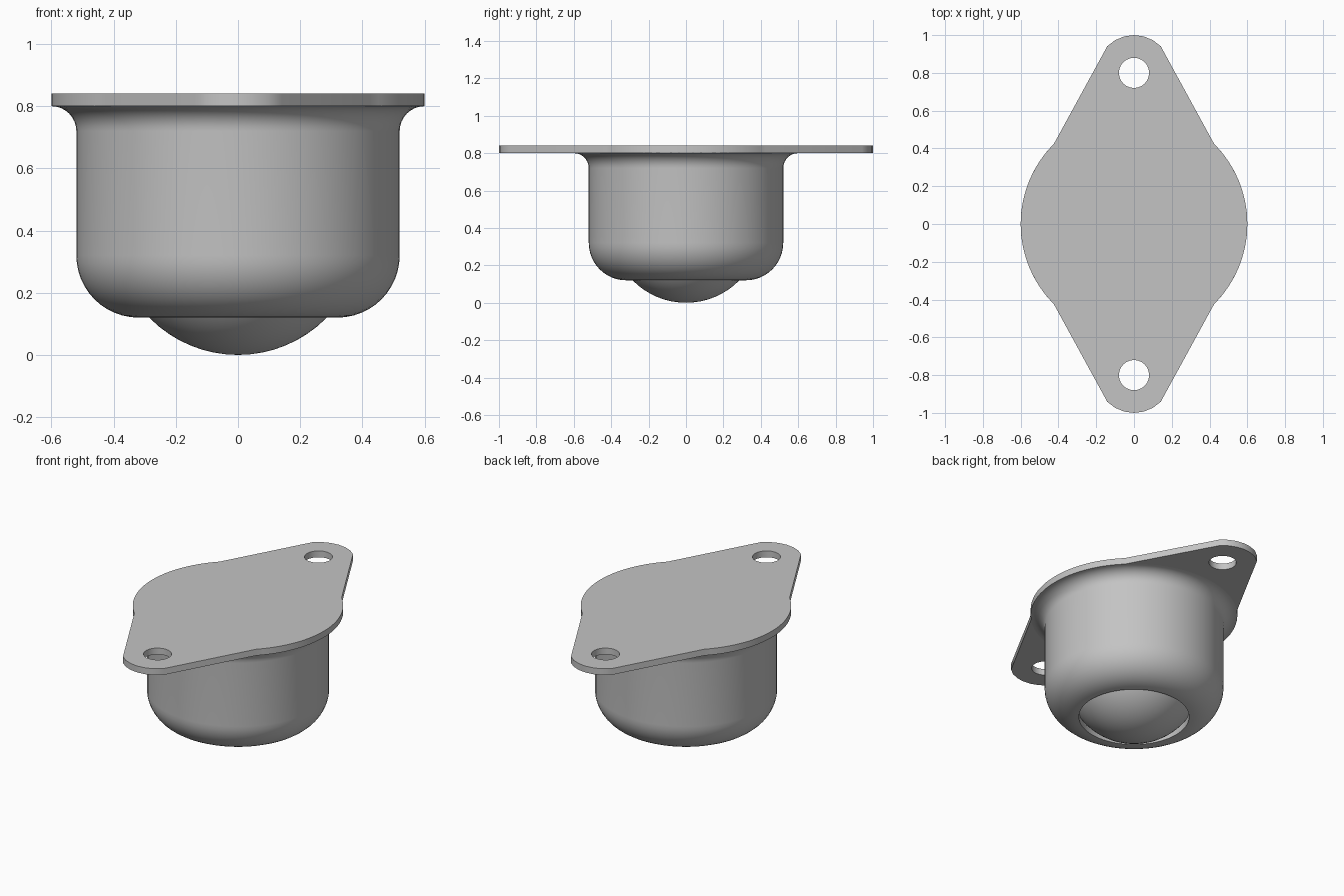
import bpy, bmesh, math

cube = bpy.data.objects.get("Cube")
if cube:
    bpy.data.objects.remove(cube, do_unlink=True)

# Single steel colour
steel = bpy.data.materials.new("steel grey")
steel.use_nodes = True
COLOUR = (0.55, 0.55, 0.55, 1.0)
steel.diffuse_color = COLOUR
steel.node_tree.nodes["Principled BSDF"].inputs["Base Color"].default_value = COLOUR

BODY_R, FLANGE_R, BALL_R = 0.52, 0.6, 0.4
FLANGE_Z, FLANGE_T = 0.80, 0.04
TAB_Y, TAB_R, HOLE_R = 0.8, 0.2, 0.08


def arc(cx, cy, r, start, end, steps):
    """Points on an arc, angles in degrees."""
    angles = [math.radians(start + (end - start) * i / steps) for i in range(steps + 1)]
    return [(cx + r * math.cos(a), cy + r * math.sin(a)) for a in angles]


def finish(obj):
    """Give the part its material and smooth shading with sharp edges."""
    obj.data.materials.clear()
    obj.data.materials.append(steel)
    bpy.ops.object.select_all(action="DESELECT")
    obj.select_set(True)
    bpy.context.view_layer.objects.active = obj
    bpy.ops.object.shade_smooth_by_angle(angle=math.radians(35))


def clean(bm):
    bmesh.ops.remove_doubles(bm, verts=bm.verts, dist=1e-4)
    bmesh.ops.recalc_face_normals(bm, faces=bm.faces)


def lathe(name, profile, steps=64):
    """Revolve a closed (radius, height) profile around z."""
    bm = bmesh.new()
    verts = [bm.verts.new((r, 0, z)) for r, z in profile]
    edges = [bm.edges.new((verts[i - 1], verts[i])) for i in range(len(verts))]
    bmesh.ops.spin(bm, geom=verts + edges, cent=(0, 0, 0), axis=(0, 0, 1),
                   angle=math.tau, steps=steps)
    clean(bm)
    mesh = bpy.data.meshes.new(name)
    bm.to_mesh(mesh)
    bm.free()
    obj = bpy.data.objects.new(name, mesh)
    bpy.context.collection.objects.link(obj)
    finish(obj)


def plate(name, loops, z, thickness):
    """Extrude a flat outline with holes."""
    curve = bpy.data.curves.new(name, "CURVE")
    curve.dimensions = "2D"
    curve.fill_mode = "BOTH"
    curve.extrude = thickness / 2
    for loop in loops:
        spline = curve.splines.new("POLY")
        spline.points.add(len(loop) - 1)
        for point, (x, y) in zip(spline.points, loop):
            point.co = (x, y, z + thickness / 2, 1)
        spline.use_cyclic_u = True
    obj = bpy.data.objects.new(name, curve)
    obj.location.z = z + thickness / 2
    bpy.context.collection.objects.link(obj)
    for spline in curve.splines:
        for point in spline.points:
            point.co.z = 0
    bpy.ops.object.select_all(action="DESELECT")
    obj.select_set(True)
    bpy.context.view_layer.objects.active = obj
    bpy.ops.object.convert(target="MESH")
    obj = bpy.context.view_layer.objects.active
    bm = bmesh.new()
    bm.from_mesh(obj.data)
    clean(bm)
    bm.to_mesh(obj.data)
    bm.free()
    finish(obj)


# Mounting flange: round disc with two tapering tabs, each with a bolt hole
outline = (arc(0, 0, FLANGE_R, -45, 45, 24) + arc(0, TAB_Y, TAB_R, 45, 135, 6)
           + arc(0, 0, FLANGE_R, 135, 225, 24) + arc(0, -TAB_Y, TAB_R, 225, 315, 6))
holes = [arc(0, s * TAB_Y, HOLE_R, 0, 360, 24)[:-1] for s in (1, -1)]
plate("mounting_flange", [outline] + holes, FLANGE_Z, FLANGE_T)

# Cup: flared neck, straight wall, rounded base with a round opening
outer = (arc(FLANGE_R, 0.72, 0.08, 90, 180, 8)
         + arc(0.32, 0.32, 0.2, 0, -90, 12))
inner = [(0.32, 0.17)] + arc(0.34, 0.32, 0.14, -80, 0, 8) + [(0.48, FLANGE_Z)]
lathe("cup_housing", outer + inner)

# Ball
bpy.ops.mesh.primitive_uv_sphere_add(segments=64, ring_count=32, radius=BALL_R,
                                     location=(0, 0, BALL_R))
ball = bpy.context.object
ball.name = "ball"
finish(ball)
